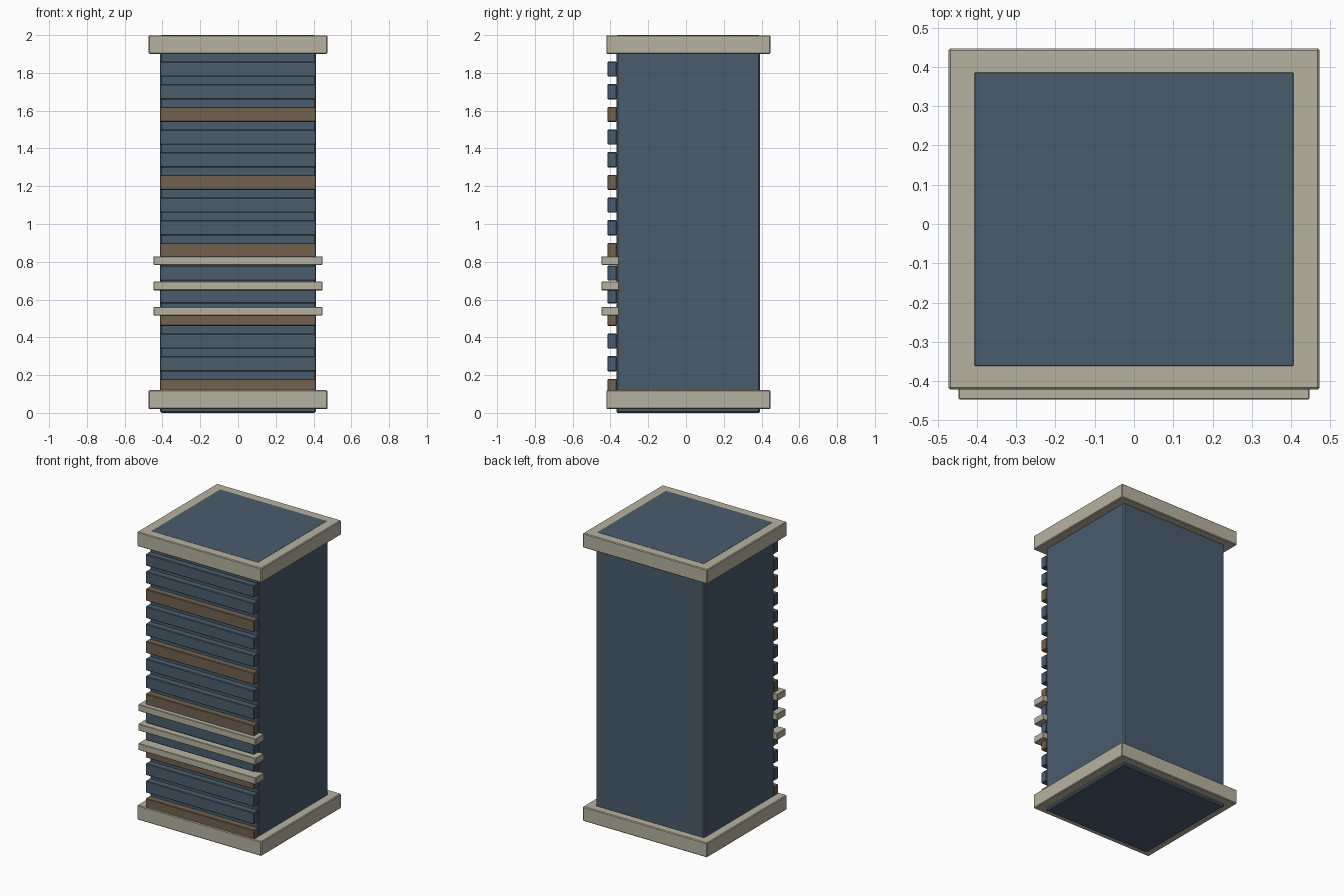
import bpy

cube = bpy.data.objects.get("Cube")
if cube:
    bpy.data.objects.remove(cube, do_unlink=True)


def material(name, rgb):
    mat = bpy.data.materials.new(name)
    mat.use_nodes = True
    color = (*rgb, 1.0)
    mat.diffuse_color = color
    mat.node_tree.nodes["Principled BSDF"].inputs["Base Color"].default_value = color
    return mat


slate = material("slate blue", (0.068, 0.107, 0.152))
stone = material("pale stone", (0.475, 0.45, 0.35))
brown = material("warm brown", (0.17, 0.122, 0.08))


def box(name, half_width, y_range, z_range, mat, bevel):
    """Box centred on x with lightly chamfered edges."""
    (y0, y1), (z0, z1) = y_range, z_range
    bpy.ops.mesh.primitive_cube_add(size=1, location=(0, (y0 + y1) / 2, (z0 + z1) / 2))
    obj = bpy.context.object
    obj.name = name
    obj.scale = (2 * half_width, y1 - y0, z1 - z0)
    bpy.ops.object.transform_apply(location=False, rotation=False, scale=True)
    obj.data.materials.append(mat)
    mod = obj.modifiers.new("chamfer", "BEVEL")
    mod.width = bevel
    mod.segments = 1
    return obj


# Main tower, whose top shows inside the cap
box("tower_body", 0.413, (-0.369, 0.393), (0, 2), slate, 0.008)

# Base and cap slabs
slab_y = (-0.422, 0.447)
box("base_slab", 0.473, slab_y, (0.02, 0.12), stone, 0.005)
box("cap_slab", 0.473, slab_y, (1.9, 1.9992), stone, 0.005)

# Front slats, every third one brown
for i in range(15):
    z = 0.14 + 0.12 * i
    mat = brown if i % 3 == 0 else slate
    box(f"front_slat_{i + 1}", 0.413, (-0.416, -0.367), (z - 0.04, z + 0.04), mat, 0.004)

# Projecting ledges
for i in range(3):
    z = 0.538 + 0.134 * i
    box(f"front_ledge_{i + 1}", 0.447, (-0.447, -0.355), (z - 0.023, z + 0.023), stone, 0.003)
